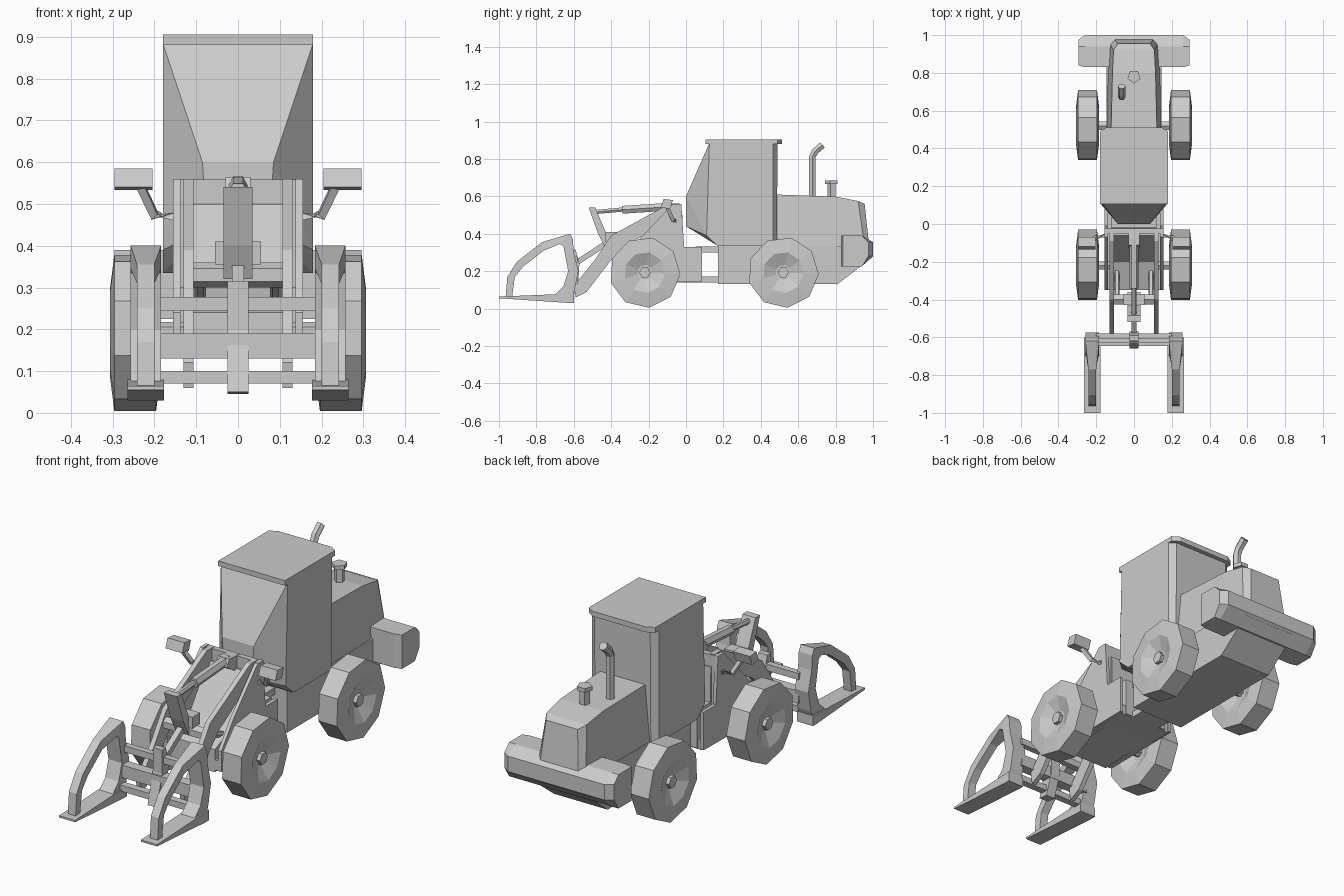
import bpy
import bmesh
import math
from mathutils import Vector

default_cube = bpy.data.objects.get("Cube")
if default_cube:
    bpy.data.objects.remove(default_cube, do_unlink=True)

# One plain grey for the whole machine
grey = bpy.data.materials.new("plain_grey")
grey.use_nodes = True
grey.diffuse_color = (0.6, 0.6, 0.6, 1)
grey.node_tree.nodes["Principled BSDF"].inputs["Base Color"].default_value = grey.diffuse_color


def finish(name, bm, mirrored=False):
    """Turn a bmesh into a flat shaded object, optionally mirrored across x."""
    bmesh.ops.recalc_face_normals(bm, faces=bm.faces)
    mesh = bpy.data.meshes.new(name)
    bm.to_mesh(mesh)
    bm.free()
    mesh.materials.append(grey)
    obj = bpy.data.objects.new(name, mesh)
    bpy.context.collection.objects.link(obj)
    if mirrored:
        mirror = obj.modifiers.new("Mirror", "MIRROR")
        mirror.use_mirror_merge = False
    return obj


def loft(name, sections, mirrored=False, closed=False):
    """Skin a row of equal point loops; closed joins the last to the first."""
    bm = bmesh.new()
    loops = [[bm.verts.new(point) for point in section] for section in sections]
    pairs = list(zip(loops, loops[1:]))
    if closed:
        pairs.append((loops[-1], loops[0]))
    else:
        bm.faces.new(loops[0])
        bm.faces.new(loops[-1])
    for a, b in pairs:
        for i in range(len(a)):
            j = (i + 1) % len(a)
            bm.faces.new((a[i], a[j], b[j], b[i]))
    return finish(name, bm, mirrored)


def plate(name, profile, left, right, mirrored=False):
    """Extrude a side profile of (y, z) points between two x positions."""
    return loft(name, [[(x, y, z) for y, z in profile] for x in (left, right)], mirrored)


def box(name, xs, ys, zs, mirrored=False):
    profile = [(ys[0], zs[0]), (ys[1], zs[0]), (ys[1], zs[1]), (ys[0], zs[1])]
    return plate(name, profile, xs[0], xs[1], mirrored)


def tube(name, path, radius, sides=6, mirrored=False):
    """Sweep a regular polygon along a short path."""
    points = [Vector(p) for p in path]
    sections = []
    for i, point in enumerate(points):
        along = (points[min(i + 1, len(points) - 1)] - points[max(i - 1, 0)]).normalized()
        helper = Vector((1, 0, 0)) if abs(along.x) < 0.8 else Vector((0, 0, 1))
        u = along.cross(helper).normalized()
        v = along.cross(u)
        turns = [math.tau * (k + 0.5) / sides for k in range(sides)]
        sections.append([point + (u * math.cos(t) + v * math.sin(t)) * radius for t in turns])
    return loft(name, sections, mirrored)


def lathe_x(name, profile, centre, sides, phase=0):
    """Revolve (x offset, radius) points around a sideways axle."""
    cx, cy, cz = centre
    turns = [math.tau * k / sides + phase for k in range(sides)]
    return loft(name, [[(cx + dx, cy + r * math.cos(t), cz + r * math.sin(t)) for t in turns]
                       for dx, r in profile], mirrored=True)


# Wheels, hubs and axles
tyre = [(-0.03, 0.04), (-0.06, 0.11), (-0.05, 0.19), (0.05, 0.19), (0.06, 0.11), (0.03, 0.04)]
hub = [(0.02, 0.03), (0.048, 0.03)]
for end, y in (("front", -0.22), ("rear", 0.52)):
    centre = (0.246, y, 0.193)
    lathe_x(end + "_wheel", tyre, centre, 9, math.radians(-3))
    lathe_x(end + "_hub", hub, centre, 6)
    tube(end + "_axle", [(-0.22, y, 0.193), (0.22, y, 0.193)], 0.025)

# Rear chassis and counterweight
plate("rear_chassis", [(0.17, 0.13), (0.81, 0.13), (0.99, 0.27), (0.96, 0.335), (0.17, 0.335)],
      -0.145, 0.145)
weight = [(0.83, 0.225), (0.83, 0.39), (0.94, 0.39), (1, 0.355), (1, 0.28), (0.94, 0.225)]
inset = [(min(max(y, 0.84), 0.975), z) for y, z in weight]
loft("counterweight", [[(x, y, z) for y, z in shape] for x, shape in
                       ((-0.295, inset), (-0.26, weight), (0.26, weight), (0.295, inset))])

# Engine hood, tapering to the back
hood = []
for y_low, y_high, low, high, top in ((0.47, 0.47, 0.145, 0.122, 0.61), (0.8, 0.8, 0.138, 0.114, 0.598),
                                      (0.955, 0.92, 0.13, 0.108, 0.575), (0.98, 0.955, 0.105, 0.085, 0.56)):
    hood.append([(-low, y_low, 0.33), (low, y_low, 0.33), (high, y_high, top), (-high, y_high, top)])
loft("engine_hood", hood)

# Exhaust and air cleaner
tube("exhaust_pipe", [(-0.065, 0.675, 0.59), (-0.065, 0.675, 0.81), (-0.065, 0.69, 0.84),
                      (-0.065, 0.73, 0.875)], 0.021)
tube("cleaner_stem", [(0, 0.78, 0.59), (0, 0.78, 0.67)], 0.024, 5)
tube("cleaner_cap", [(0, 0.78, 0.665), (0, 0.78, 0.685)], 0.036, 5)

# Cab: tapered nose with a raked windscreen
cab = bmesh.new()
half = [(0.18, 0.125, 0.885), (0.085, 0, 0.6), (0.075, 0, 0.44), (0.18, 0.11, 0.39),
        (0.18, 0.17, 0.335), (0.18, 0.465, 0.335), (0.15, 0.485, 0.335),
        (0.18, 0.465, 0.885), (0.15, 0.49, 0.885)]
L = [cab.verts.new(p) for p in half]
R = [cab.verts.new((-x, y, z)) for x, y, z in half]
for a, b in ((0, 1), (1, 2), (4, 5), (5, 6), (6, 8), (8, 7), (7, 0)):
    cab.faces.new((L[a], L[b], R[b], R[a]))
cab.faces.new((L[2], L[4], R[4], R[2]))
for s in (L, R):
    for ids in ((0, 1, 3), (1, 2, 3), (2, 4, 3), (0, 3, 4, 5, 7), (5, 6, 8, 7)):
        cab.faces.new([s[i] for i in ids])
finish("cab", cab)
roof = [(-0.18, 0.105), (0.18, 0.105), (0.18, 0.49), (0.145, 0.512), (-0.145, 0.512), (-0.18, 0.49)]
loft("cab_roof", [[(x, y, z) for x, y in roof] for z in (0.88, 0.905)])

# Articulated joint
box("upper_joint", (-0.08, 0.08), (0.05, 0.2), (0.3, 0.333))
box("lower_joint", (-0.08, 0.08), (0.05, 0.2), (0.14, 0.17))

# Front frame with tower
plate("front_frame", [(0.085, 0.145), (0.085, 0.33), (-0.015, 0.33), (-0.02, 0.5), (-0.06, 0.5),
                      (-0.2, 0.3), (-0.35, 0.24), (-0.35, 0.13)], -0.12, 0.12)
tower = [(0.085, 0.145), (0.085, 0.33), (-0.01, 0.33), (-0.025, 0.56), (-0.07, 0.56),
         (-0.25, 0.37), (-0.35, 0.24), (-0.35, 0.14)]
plate("tower_plate", tower, 0.138, 0.155, True)
box("tower_web", (-0.145, 0.145), (-0.05, -0.025), (0.3, 0.558))
box("tower_floor", (-0.145, 0.145), (-0.35, 0.08), (0.14, 0.19))

# Lift arms and their cross tube
plate("lift_arm", [(-0.03, 0.56), (-0.09, 0.56), (-0.4, 0.39), (-0.48, 0.27), (-0.6, 0.12),
                   (-0.59, 0.06), (-0.53, 0.09), (-0.4, 0.26), (-0.33, 0.33), (-0.05, 0.5)],
      0.106, 0.13, True)
tube("arm_cross_tube", [(-0.12, -0.4, 0.33), (0.12, -0.4, 0.33)], 0.03)
tube("lift_cylinder", [(0.09, -0.1, 0.22), (0.09, -0.4, 0.32)], 0.014, 6, True)

# Tilt linkage down the middle
plate("bell_crank", [(-0.52, 0.54), (-0.485, 0.54), (-0.43, 0.41), (-0.36, 0.385), (-0.36, 0.35),
                     (-0.43, 0.32), (-0.47, 0.4)], -0.035, 0.035)
box("crank_pivot", (-0.055, 0.055), (-0.43, -0.37), (0.355, 0.41))
tube("tilt_rod", [(0, -0.5, 0.515), (0, -0.33, 0.53)], 0.013)
tube("tilt_barrel", [(0, -0.34, 0.528), (0, -0.08, 0.545)], 0.024)
plate("tilt_mount", [(-0.13, 0.53), (-0.11, 0.565), (-0.03, 0.56), (-0.03, 0.47)], -0.03, 0.03)
tube("carrier_link", [(0, -0.41, 0.36), (0, -0.6, 0.235)], 0.02, 4)

# Carrier with cross bars
plate("carrier_spine", [(-0.66, 0.05), (-0.61, 0.045), (-0.575, 0.15), (-0.57, 0.24), (-0.59, 0.315),
                        (-0.62, 0.315), (-0.62, 0.2)], -0.025, 0.025)
for name, ys, zs in (("upper_bar", (-0.61, -0.58), (0.245, 0.277)),
                     ("middle_bar", (-0.63, -0.58), (0.13, 0.19)),
                     ("lower_bar", (-0.645, -0.61), (0.07, 0.1))):
    box(name, (-0.2, 0.2), ys, zs)

# Log forks: a flat tine with a hooked clamp ring
plate("fork_tine", [(-1, 0.055), (-1, 0.064), (-0.9, 0.068), (-0.6, 0.08), (-0.6, 0.03), (-0.63, 0.03)],
      0.177, 0.264, True)
outer = [(-0.965, 0.055), (-0.955, 0.17), (-0.905, 0.25), (-0.77, 0.355), (-0.62, 0.4), (-0.605, 0.37),
         (-0.6, 0.3), (-0.575, 0.2), (-0.595, 0.1), (-0.62, 0.04)]
inner = [(-0.93, 0.06), (-0.915, 0.17), (-0.87, 0.225), (-0.76, 0.31), (-0.675, 0.345), (-0.655, 0.335),
         (-0.645, 0.28), (-0.63, 0.2), (-0.655, 0.12), (-0.71, 0.065)]
ring = []
for (oy, oz), (iy, iz) in zip(outer, inner):
    near, far = (0.2, 0.242) if oy < -0.7 else (0.184, 0.257)
    ring.append([(near, oy, oz), (far, oy, oz), (far, iy, iz), (near, iy, iz)])
loft("fork_clamp", ring, mirrored=True, closed=True)

# Work lamps on bent brackets
tube("lamp_bracket", [(0.15, -0.06, 0.47), (0.2, -0.07, 0.473), (0.232, -0.1, 0.54)], 0.014, 4, True)
plate("work_lamp", [(-0.135, 0.54), (-0.12, 0.585), (-0.07, 0.58), (-0.085, 0.533)], 0.205, 0.296, True)
